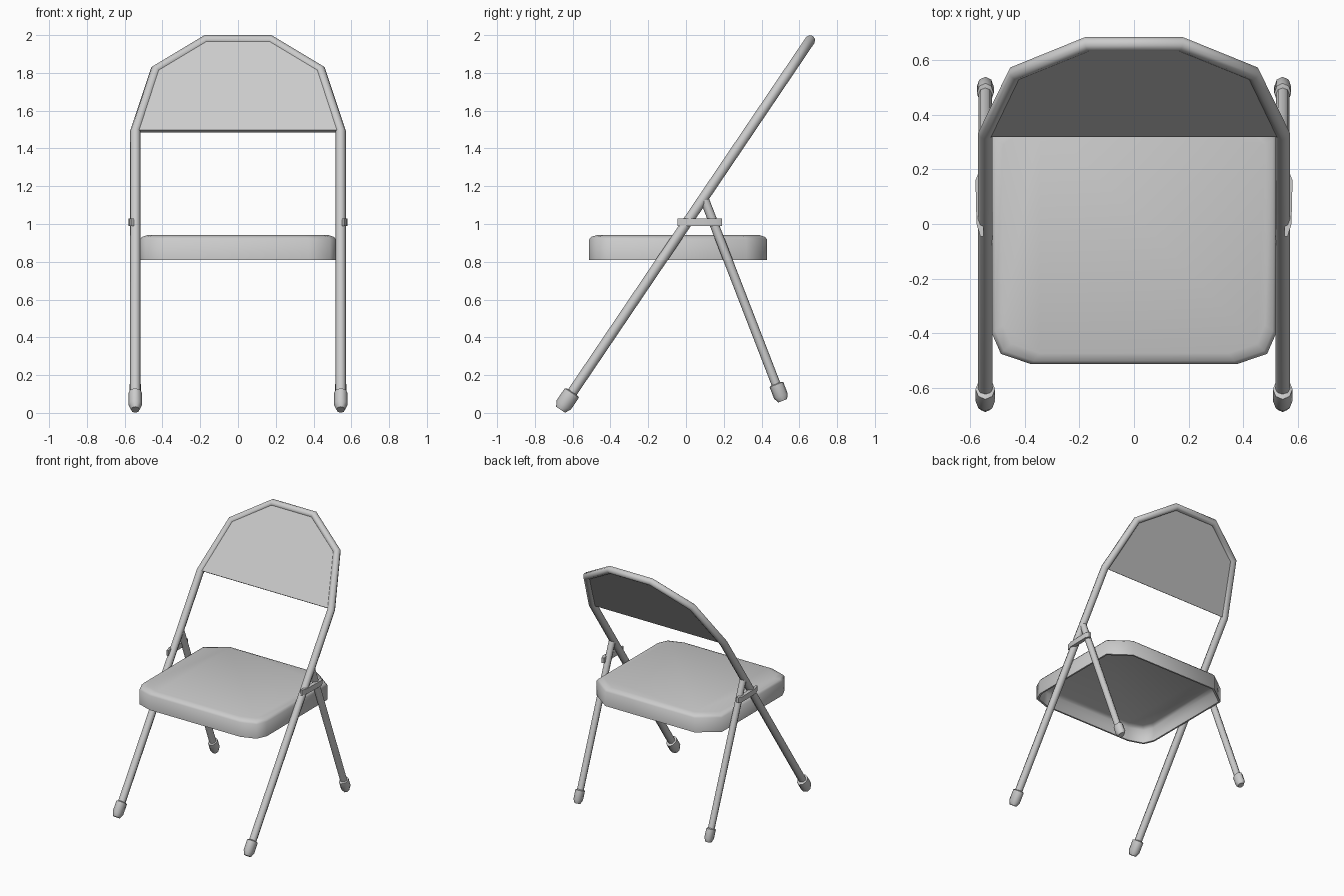
import bpy, bmesh, math
from mathutils import Vector

if "Cube" in bpy.data.objects:
    bpy.data.objects.remove(bpy.data.objects["Cube"])


def frame_y(z):
    """Depth of the leaning frame at a given height."""
    return (z - 1.0) / 1.48


def finish(obj, angle):
    bpy.ops.object.select_all(action='DESELECT')
    obj.select_set(True)
    bpy.context.view_layer.objects.active = obj
    bpy.ops.object.shade_smooth_by_angle(angle=math.radians(angle))
    return obj


def loft(name, rings, cap_start=True, cap_end=True, angle=75):
    """Skin equal-length point rings into a mesh object."""
    bm = bmesh.new()
    vs = [[bm.verts.new(p) for p in r] for r in rings]
    n = len(rings[0])
    for a, b in zip(vs, vs[1:]):
        for i in range(n):
            j = (i + 1) % n
            bm.faces.new((a[i], a[j], b[j], b[i]))
    if cap_start:
        bm.faces.new(vs[0][::-1])
    if cap_end:
        bm.faces.new(vs[-1])
    bmesh.ops.recalc_face_normals(bm, faces=bm.faces)
    me = bpy.data.meshes.new(name)
    bm.to_mesh(me)
    bm.free()
    obj = bpy.data.objects.new(name, me)
    bpy.context.collection.objects.link(obj)
    return finish(obj, angle)


def tube(name, points, radius):
    cu = bpy.data.curves.new(name, 'CURVE')
    cu.dimensions = '3D'
    cu.bevel_depth = radius
    cu.bevel_resolution = 2
    cu.use_fill_caps = True
    sp = cu.splines.new('POLY')
    sp.points.add(len(points) - 1)
    for p, co in zip(sp.points, points):
        p.co = (*co, 1)
    obj = bpy.data.objects.new(name, cu)
    bpy.context.collection.objects.link(obj)
    bpy.ops.object.select_all(action='DESELECT')
    obj.select_set(True)
    bpy.context.view_layer.objects.active = obj
    bpy.ops.object.convert(target='MESH')
    return finish(bpy.context.view_layer.objects.active, 60)


def foot(name, tip, axis, scale):
    """Rubber cap turned around the leg axis."""
    tip, d = Vector(tip), Vector(axis).normalized()
    u = Vector((1, 0, 0))
    v = d.cross(u)
    rings = []
    for h, r in ((0, .028), (.03, .044), (.105, .044), (.112, .026)):
        rings.append([tip + d * h * scale + (u * math.cos(t) * .8 + v * math.sin(t)) * r * scale
                      for t in (math.tau * i / 8 for i in range(8))])
    loft(name, rings, angle=60)


# Front legs and back hoop: one bent tube
half = [(.544, .05), (.544, 1.49), (.437, 1.815), (.172, 1.974)]
path = [(x, frame_y(z), z) for x, z in half]
path += [(-x, y, z) for x, y, z in reversed(path)]
tube("front_frame", path, .027)

# Backrest panel: front skin near the face of the hoop, back skin recessed
front = Vector((0, -.83, .56))
outline = [Vector(p) for p in path[1:-1]]
loft("backrest", [[p + front * d for p in outline] for d in (.016, -.008)])

# Seat: hollow pan with a softened top edge, open underneath
corners = [(.52, -.40), (.487, -.475), (.375, -.513), (-.375, -.513), (-.487, -.475), (-.52, -.40),
           (-.52, .32), (-.37, .43), (.37, .43), (.52, .32)]


def seat_ring(inset, z):
    sx, sy = 1 - inset / .52, 1 - inset / .47
    return [(x * sx, (y + .04) * sy - .04, z) for x, y in corners]


loft("seat", [seat_ring(.012, .822), seat_ring(.012, .81), seat_ring(0, .81), seat_ring(0, .918),
              seat_ring(.012, .932), seat_ring(.04, .941)], cap_start=False)
inner = loft("seat_underside", [seat_ring(.012, .815), seat_ring(.012, .912), seat_ring(.045, .928)],
             cap_start=False)
inner.data.flip_normals()

for s, side in ((1, "right"), (-1, "left")):
    x = .544 * s
    # Rear leg
    top, bottom = Vector((x, .100, 1.125)), Vector((x, .485, .13))
    tube("rear_leg_" + side, [top, bottom], .024)
    # Rubber feet
    foot("rear_foot_" + side, (x, .512, .064), top - bottom, .88)
    foot("front_foot_" + side, (x, frame_y(.017), .017), (0, 1, 1.48), 1.02)
    # Hinge strap across both legs
    prof = [(.55, -.045), (.562, -.045), (.576, 0), (.58, .16), (.568, .19), (.55, .19)]
    loft("hinge_strap_" + side, [[(px * s, py, z) for px, py in prof] for z in (.99, 1.03)], angle=40)
